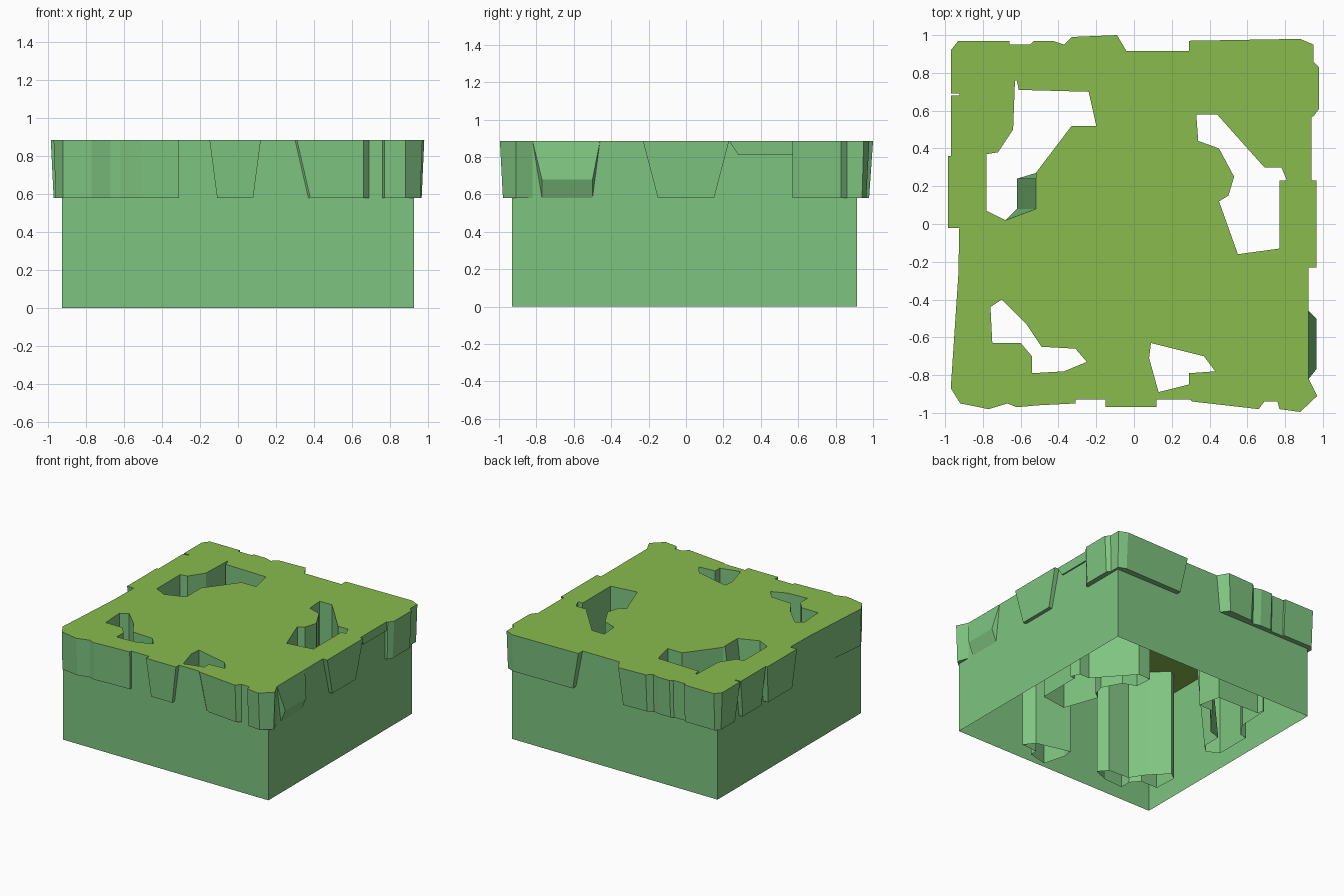
import bpy, bmesh
from mathutils import Vector

cube = bpy.data.objects.get("Cube")
if cube:
    bpy.data.objects.remove(cube, do_unlink=True)

TOP, LIP = .885, .58
XMAX, YMIN, YMAX = .925, -.93, .915


def material(name, rgb):
    mat = bpy.data.materials.new(name)
    mat.use_nodes = True
    mat.diffuse_color = (*rgb, 1)
    mat.node_tree.nodes["Principled BSDF"].inputs["Base Color"].default_value = (*rgb, 1)
    return mat


cliff_green = material("cliff_green", (.21, .55, .215))
grass_green = material("grass_green", (.25, .5, .075))


def finish(name, bm, mat):
    bmesh.ops.remove_doubles(bm, verts=bm.verts[:], dist=.0005)
    bmesh.ops.dissolve_degenerate(bm, edges=bm.edges[:], dist=.0005)
    mesh = bpy.data.meshes.new(name)
    bm.to_mesh(mesh)
    bm.free()
    mesh.materials.append(mat)
    obj = bpy.data.objects.new(name, mesh)
    bpy.context.collection.objects.link(obj)


def strip(bm, low, high, closed):
    """Skin two rows of points with quads."""
    a = [bm.verts.new(p) for p in low]
    b = [bm.verts.new(p) for p in high]
    for i in range(len(a) if closed else len(a) - 1):
        j = (i + 1) % len(a)
        bm.faces.new((a[i], a[j], b[j], b[i]))


def at(points, z):
    return [Vector((p[0], p[1], z)) for p in points]


def on_wall(p):
    """Nearest point on or inside the block walls."""
    return Vector((max(-XMAX, min(XMAX, p[0])), max(YMIN, min(YMAX, p[1]))))


def slide(start, toward, amount):
    """Step along the wall in the main direction of travel."""
    step = Vector(toward) - Vector(start)
    axis = 0 if abs(step.x) > abs(step.y) else 1
    move = Vector((0, 0))
    move[axis] = amount if step[axis] > 0 else -amount
    return move


def slab(side, start, end, out):
    """Plain straight rock outline on one side of the block."""
    path = [(start, 0), (start, out), (end, out), (end, 0)]
    place = {
        "front": lambda along, o: (along, YMIN - o),
        "left": lambda along, o: (XMAX + o, along),
        "right": lambda along, o: (-XMAX - o, along),
    }[side]
    return [place(*p) for p in path]


rim = []    # grass outline, gathered rock by rock
holes = []  # shaft outlines


def rock(name, points, start_taper=0, end_taper=0, low=LIP):
    """Overhanging rock whose ends lean in and whose foot draws back."""
    foot = [Vector(p) for p in points]
    first = slide(points[0], points[2], start_taper)
    last = slide(points[-1], points[-3], end_taper)
    for i in (0, 1):
        foot[i] += first
        foot[-1 - i] += last
    wall = [on_wall(p) for p in foot]
    foot = [w.lerp(f, .75) for w, f in zip(wall, foot)]
    bm = bmesh.new()
    strip(bm, at(foot, low), at(points, TOP), False)
    strip(bm, at(wall, low), at(foot, low), False)
    finish(name, bm, cliff_green)
    # Where rocks meet, the outline skips the shared wall point
    if rim and rim[-1] == points[0]:
        rim.pop()
        points = points[1:]
    rim.extend(points)


def shaft(name, points, leaning=()):
    """Opening through the block; leaning corners step aside at the foot."""
    foot = at(points, 0)
    for i in leaning:
        foot[i].x -= .1
    bm = bmesh.new()
    strip(bm, foot, at(points, TOP), True)
    finish(name, bm, cliff_green)
    holes.append(points)


# Rocks around the rim, counter-clockwise from the right side
rock("front_right_rock",
     [(-XMAX, -.02), (-.93, -.27), (-.97, -.87), (-.92, -.95), (-.77, -.98), (-.67, -.95),
      (-.62, -.97), (-.51, -.96), (-.31, -.95), (-.31, YMIN)], start_taper=.3)
rock("front_middle_rock", slab("front", -.15, .12, .04), .04, .04)
rock("front_left_rock",
     [(.3, YMIN), (.31, -.94), (.66, -.98), (.69, -.94), (.76, -.94), (.77, -.98),
      (.88, -.995), (.97, -.91), (XMAX, -.82)], start_taper=.07)
rock("left_middle_rock", slab("left", -.23, .23, .04), .08, .08)
rock("left_thin_rock", slab("left", .23, .57, .015), start_taper=.05, low=.81)
rock("back_left_rock",
     [(XMAX, .57), (.95, .57), (.98, .61), (.98, .83), (.95, .86), (.95, .95), (.88, .98),
      (.29, .97), (.29, YMAX)], end_taper=.06)
rock("back_right_rock",
     [(-.04, YMAX), (-.09, 1), (-.33, .99), (-.37, .95), (-.43, .97), (-.53, .97),
      (-.55, .95), (-.66, .95), (-.66, .97), (-.93, .97), (-.97, .92), (-.97, .69),
      (-XMAX, .69)], .03, .05)
rock("right_back_rock", slab("right", .68, .36, .045), .04, .04)
rock("right_middle_rock", slab("right", .36, -.02, .06), .03, .04)

# Wedge rock that bulges out below the grass on the left side
bm = bmesh.new()
rows = [(XMAX, -.82, -.46, TOP), (.965, -.77, -.5, .68), (XMAX, -.77, -.5, LIP)]
ridge = [[bm.verts.new((x, y, z)) for y in (y0, y1)] for x, y0, y1, z in rows]
for upper, lower in zip(ridge, ridge[1:]):
    bm.faces.new((lower[0], lower[1], upper[1], upper[0]))
bm.faces.new([r[0] for r in reversed(ridge)])
bm.faces.new([r[1] for r in ridge])
finish("left_wedge_rock", bm, cliff_green)

# Open-bottomed block walls
corners = [(-XMAX, YMIN), (XMAX, YMIN), (XMAX, YMAX), (-XMAX, YMAX)]
bm = bmesh.new()
strip(bm, at(corners, 0), at(corners, TOP), True)
finish("block_walls", bm, cliff_green)

# Irregular shafts running through the block, clockwise
shaft("back_right_shaft",
      [(-.62, .76), (-.61, .71), (-.24, .7), (-.2, .52), (-.33, .52), (-.52, .27), (-.52, .24),
       (-.52, .08), (-.68, .02), (-.78, .07), (-.78, .37), (-.72, .38), (-.64, .5),
       (-.63, .76)], leaning=(6, 7))
shaft("back_left_shaft",
      [(.33, .58), (.44, .58), (.69, .3), (.78, .3), (.81, .23), (.77, .23), (.77, -.13),
       (.55, -.16), (.45, .12), (.5, .15), (.53, .25), (.45, .4), (.34, .44)])
shaft("front_right_shaft",
      [(-.76, -.44), (-.7, -.4), (-.57, -.53), (-.49, -.65), (-.31, -.66), (-.25, -.73),
       (-.37, -.78), (-.54, -.79), (-.54, -.7), (-.6, -.63), (-.75, -.63)])
shaft("front_left_shaft",
      [(.09, -.63), (.37, -.7), (.43, -.78), (.29, -.79), (.29, -.85), (.13, -.89),
       (.08, -.71)])

# Grass sheet spanning the rim, pierced by the shafts
rim.pop()
bm = bmesh.new()
for loop in [rim, *holes]:
    verts = [bm.verts.new(p) for p in at(loop, TOP)]
    for i, v in enumerate(verts):
        bm.edges.new((verts[i - 1], v))
bmesh.ops.triangle_fill(bm, edges=bm.edges[:], use_beauty=True, normal=(0, 0, 1))
for face in bm.faces:
    face.normal_update()
    if face.normal.z < 0:
        face.normal_flip()
finish("grass_top", bm, grass_green)
